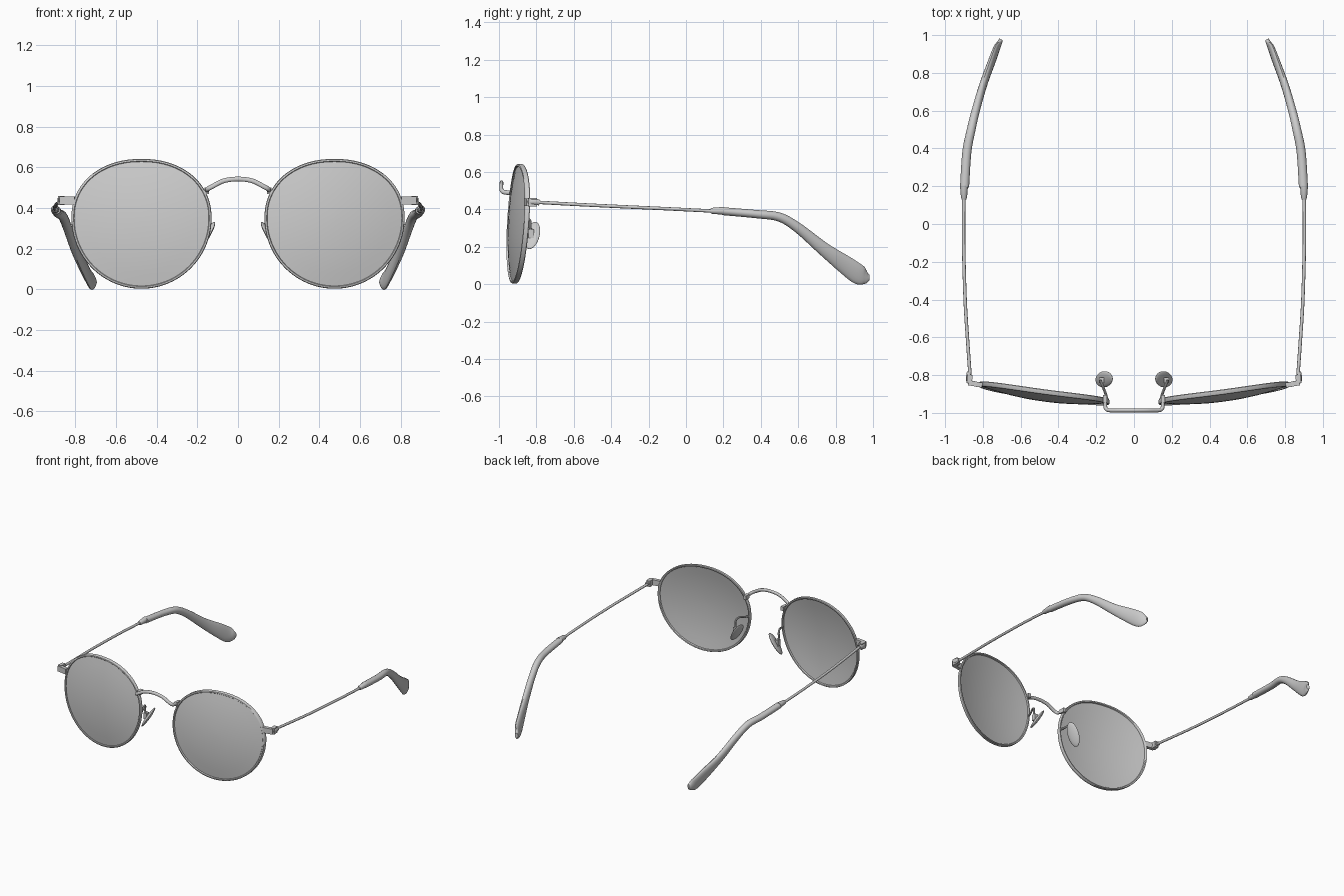
import bpy, bmesh, math
from mathutils import Vector, Matrix

if "Cube" in bpy.data.objects:
    bpy.data.objects.remove(bpy.data.objects["Cube"], do_unlink=True)

grey = bpy.data.materials.new("plain grey")
grey.use_nodes = True
grey.diffuse_color = (0.6, 0.6, 0.6, 1)
grey.node_tree.nodes["Principled BSDF"].inputs["Base Color"].default_value = (0.6, 0.6, 0.6, 1)


def finish(name, bm, mirror=True):
    """Turn a bmesh into a smooth shaded object, mirrored to the other side."""
    bmesh.ops.recalc_face_normals(bm, faces=bm.faces[:])
    mesh = bpy.data.meshes.new(name)
    bm.to_mesh(mesh)
    bm.free()
    obj = bpy.data.objects.new(name, mesh)
    bpy.context.collection.objects.link(obj)
    mesh.materials.append(grey)
    bpy.ops.object.select_all(action='DESELECT')
    obj.select_set(True)
    bpy.context.view_layer.objects.active = obj
    bpy.ops.object.shade_smooth_by_angle(angle=math.radians(40))
    if mirror:
        obj.modifiers.new("Mirror", 'MIRROR').use_mirror_merge = False


def loft(bm, rings, closed=False):
    """Skin a list of equal rings; cap the ends unless closed."""
    rows = [[bm.verts.new(p) for p in ring] for ring in rings]
    n = len(rows[0])
    pairs = list(zip(rows, rows[1:])) + ([(rows[-1], rows[0])] if closed else [])
    for a, b in pairs:
        for i in range(n):
            j = (i + 1) % n
            bm.faces.new((a[i], a[j], b[j], b[i]))
    if not closed:
        bm.faces.new(rows[0])
        bm.faces.new(rows[-1])


def spline(a, b, c, d, t):
    return 0.5 * (2 * b + (c - a) * t + (2 * a - 5 * b + 4 * c - d) * t * t
                  + (3 * b - a - 3 * c + d) * t ** 3)


def smooth_path(points, steps=6):
    """Smooth curve through rows of numbers."""
    pts = [points[0]] + list(points) + [points[-1]]
    out = []
    for group in zip(pts, pts[1:], pts[2:], pts[3:]):
        for s in range(steps):
            out.append([spline(*column, s / steps) for column in zip(*group)])
    return out + [list(points[-1])]


def sweep(bm, path, sizes, across, sides=12):
    """Elliptical tube: sizes are half widths (sideways, upright)."""
    path = [Vector(p[:3]) for p in path]
    rings = []
    for i, p in enumerate(path):
        tangent = (path[min(i + 1, len(path) - 1)] - path[max(i - 1, 0)]).normalized()
        up = tangent.cross(Vector(across)).normalized()
        side = up.cross(tangent)
        w, h = sizes[i]
        rings.append([p + side * (w * math.cos(k * math.tau / sides))
                      + up * (h * math.sin(k * math.tau / sides)) for k in range(sides)])
    loft(bm, rings)


def box(bm, centre, size, turn=0):
    m = Matrix.Translation(centre) @ Matrix.Rotation(turn, 4, 'Z') @ Matrix.Diagonal((*size, 1))
    bmesh.ops.create_cube(bm, size=1, matrix=m)


# Lens shape: rounded, fuller at the top, on a domed and tilted surface
CX, CZ, SEG = 0.475, 0.35, 96


def outline(a, scale, inset):
    c, s = math.cos(a), math.sin(a)
    e = 2 / 2.15 if s > 0 else 1
    rx, rz = 0.345 - inset, (0.292 if s > 0 else 0.347) - inset
    return (CX + scale * rx * math.copysign(abs(c) ** e, c),
            CZ + scale * rz * math.copysign(abs(s) ** e, s))


def dome(x, z):
    dx, dz = x - CX, z - 0.32
    return -0.935 + 0.134 * dx + 0.045 * dz + 0.32 * (dx * dx + dz * dz)


def lens_ring(scale, inset, depth):
    flat = [outline(k * math.tau / SEG, scale, inset) for k in range(SEG)]
    return [(x, dome(x, z) + depth, z) for x, z in flat]


# Lenses
bm = bmesh.new()
scales = [0.04, 0.2, 0.4, 0.6, 0.8, 1.0]
loft(bm, [lens_ring(s, 0.008, -0.004) for s in scales]
     + [lens_ring(s, 0.008, 0.004) for s in reversed(scales)])
finish("lenses", bm)

# Rims
bm = bmesh.new()
section = [(0.003, -0.013), (0.011, -0.013), (0.014, -0.009),
           (0.014, 0.009), (0.011, 0.013), (0.003, 0.013), (0, 0.009), (0, -0.009)]
loft(bm, [lens_ring(1, inset, depth) for inset, depth in section], closed=True)
finish("rims", bm)

# Bridge, one continuous wire
half = [(0.152, -0.915, 0.487), (0.152, -0.96, 0.49), (0.147, -0.98, 0.495),
        (0.125, -0.987, 0.507), (0.07, -0.987, 0.534)]
path = smooth_path(half + [(0, -0.987, 0.543)] + [(-x, y, z) for x, y, z in reversed(half)])
bm = bmesh.new()
sweep(bm, path, [(0.012, 0.010)] * len(path), (0, 0.3, 1))
finish("bridge", bm, mirror=False)

# Bridge mounts on the inner rims
bm = bmesh.new()
box(bm, (0.153, -0.925, 0.485), (0.022, 0.04, 0.03))
finish("bridge_mounts", bm)

# Nose pad arms
bm = bmesh.new()
path = smooth_path([(0.14, -0.935, 0.34), (0.15, -0.9, 0.345), (0.165, -0.86, 0.355),
                    (0.175, -0.835, 0.34), (0.178, -0.832, 0.305), (0.17, -0.83, 0.27)])
sweep(bm, path, [(0.007, 0.007)] * len(path), (1, 0, 0), 8)
box(bm, (0.172, -0.828, 0.27), (0.025, 0.03, 0.045))
finish("nose_pad_arms", bm)

# Nose pads: flattened ovals leaning out toward the bottom
bm = bmesh.new()
lean = Matrix.Rotation(math.radians(-32), 4, 'Y')
yaw = Matrix.Rotation(math.radians(-20), 4, 'Z')
bmesh.ops.create_uvsphere(bm, u_segments=24, v_segments=16, radius=1)
bm.transform(Matrix.Translation((0.158, -0.822, 0.26)) @ yaw @ lean
             @ Matrix.Diagonal((0.013, 0.042, 0.085, 1)))
finish("nose_pads", bm)

# End pieces and hinges
bm = bmesh.new()
path = smooth_path([(0.805, -0.853, 0.44), (0.845, -0.846, 0.44), (0.872, -0.835, 0.44),
                    (0.876, -0.81, 0.44), (0.872, -0.785, 0.437)])
sweep(bm, path, [(0.016, 0.013)] * len(path), (0, 0, 1))
box(bm, (0.84, -0.847, 0.438), (0.075, 0.026, 0.04), 0.17)
box(bm, (0.87, -0.82, 0.438), (0.028, 0.045, 0.044), 0.1)
finish("hinges", bm)

# Temple wires
bm = bmesh.new()
path = smooth_path([(0.868, -0.80, 0.438), (0.882, -0.6, 0.427), (0.894, -0.4, 0.417),
                    (0.902, -0.1, 0.403), (0.901, 0.16, 0.39)])
sweep(bm, path, [(0.009, 0.009)] * len(path), (1, 0, 0))
finish("temple_wires", bm)

# Ferrules where the wires enter the tips
bm = bmesh.new()
path = [(0.9, y, 0.392) for y in (0.13, 0.14, 0.2, 0.205)]
sweep(bm, path, [(0.012, 0.012), (0.016, 0.016), (0.021, 0.021), (0.021, 0.021)], (1, 0, 0))
finish("ferrules", bm)

# Ear tips: x, y, z, half thickness, half height
stations = smooth_path([
    (0.897, 0.195, 0.390, 0.024, 0.021), (0.885, 0.38, 0.374, 0.024, 0.022),
    (0.862, 0.50, 0.358, 0.023, 0.024), (0.838, 0.60, 0.300, 0.022, 0.027),
    (0.797, 0.74, 0.185, 0.020, 0.036), (0.753, 0.86, 0.097, 0.018, 0.050),
    (0.728, 0.925, 0.050, 0.016, 0.052), (0.713, 0.957, 0.037, 0.014, 0.038),
    (0.704, 0.978, 0.036, 0.010, 0.018)])
bm = bmesh.new()
sweep(bm, stations, [s[3:] for s in stations], (1, 0, 0), 16)
finish("ear_tips", bm)
